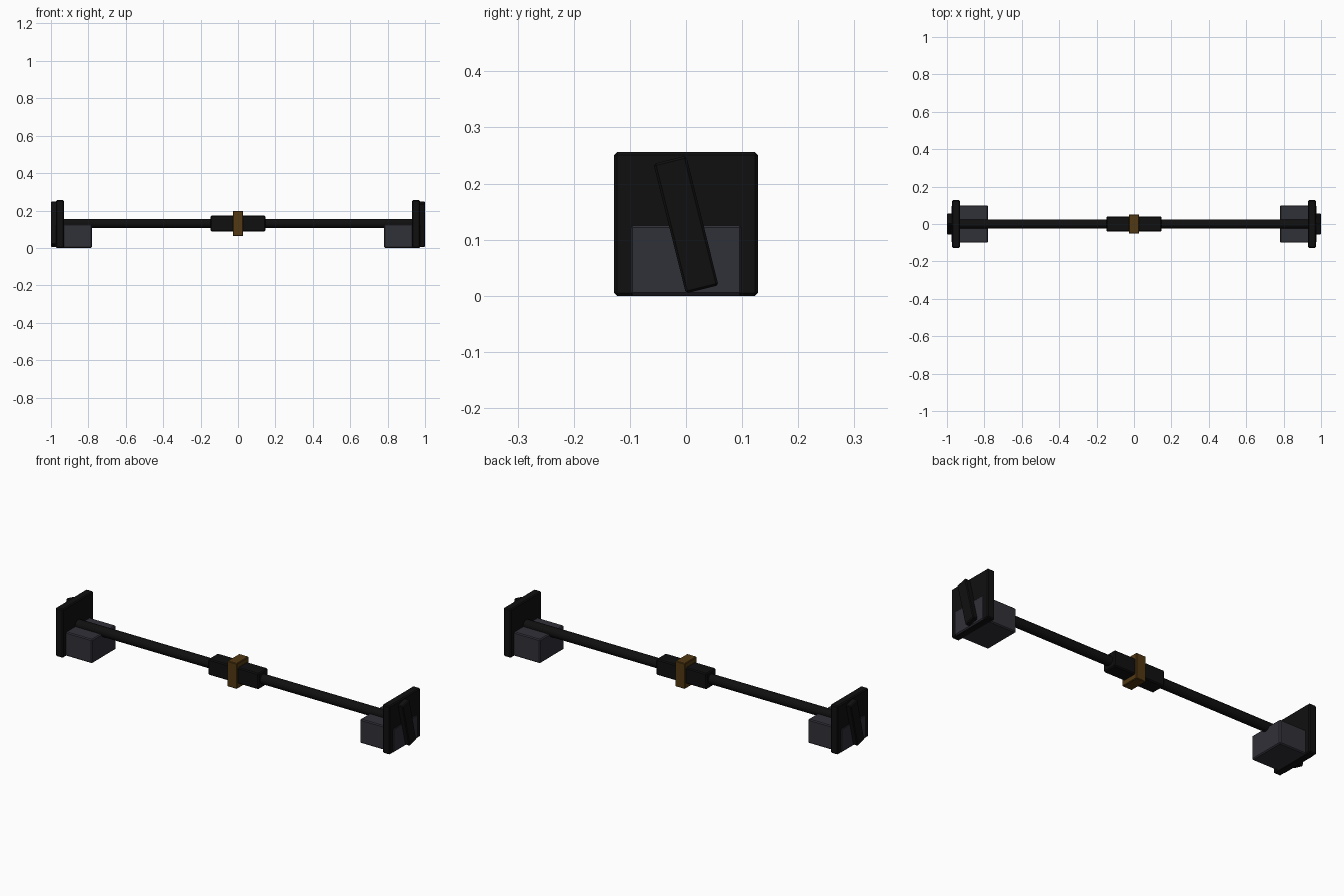
import bpy
import math
from mathutils import Matrix

default_cube = bpy.data.objects.get("Cube")
if default_cube:
    bpy.data.objects.remove(default_cube, do_unlink=True)


def material(name, rgb):
    mat = bpy.data.materials.new(name)
    mat.use_nodes = True
    color = (*rgb, 1)
    mat.diffuse_color = color
    mat.node_tree.nodes["Principled BSDF"].inputs["Base Color"].default_value = color
    return mat


black = material("matte_black", (0.005, 0.005, 0.005))
grey = material("slate_grey", (0.03, 0.03, 0.04))
bronze = material("dark_bronze", (0.085, 0.04, 0.006))


def box(name, mat, center, size, bevel=0.005, tilt=0, turn=0):
    """Bevelled box, tilted about x, then turned about the model's z axis."""
    bpy.ops.mesh.primitive_cube_add(size=1)
    obj = bpy.context.object
    obj.name = name
    obj.data.transform(Matrix.Rotation(turn, 4, "Z")
                       @ Matrix.Translation(center)
                       @ Matrix.Rotation(tilt, 4, "X")
                       @ Matrix.Diagonal((*size, 1)))
    obj.data.materials.append(mat)
    mod = obj.modifiers.new("edge_bevel", "BEVEL")
    mod.width = bevel
    mod.segments = 1
    return obj


AXIS_Z = 0.131

# Long round bar
bpy.ops.mesh.primitive_cylinder_add(vertices=12, radius=0.025, depth=1.88,
                                    location=(0, 0, AXIS_Z),
                                    rotation=(0, math.pi / 2, 0))
bar = bpy.context.object
bar.name = "long_bar"
bar.data.materials.append(black)
bpy.ops.object.shade_smooth_by_angle(angle=math.radians(35))

# Grip sleeve and central band
box("grip_sleeve", black, (0, 0, AXIS_Z), (0.294, 0.08, 0.084))
box("center_band", bronze, (0, 0, AXIS_Z), (0.056, 0.1, 0.134), 0.003)

# End assemblies, the second turned half way round
for side, turn in (("left", 0), ("right", math.pi)):
    box(side + "_end_plate", black, (0.952, 0, 0.128), (0.042, 0.256, 0.256), turn=turn)
    box(side + "_weight_block", grey, (0.878, 0, 0.064), (0.196, 0.2, 0.126), turn=turn)
    box(side + "_slanted_strap", black, (0.983, 0, 0.127), (0.034, 0.06, 0.238),
        0.004, tilt=math.radians(14), turn=turn)
